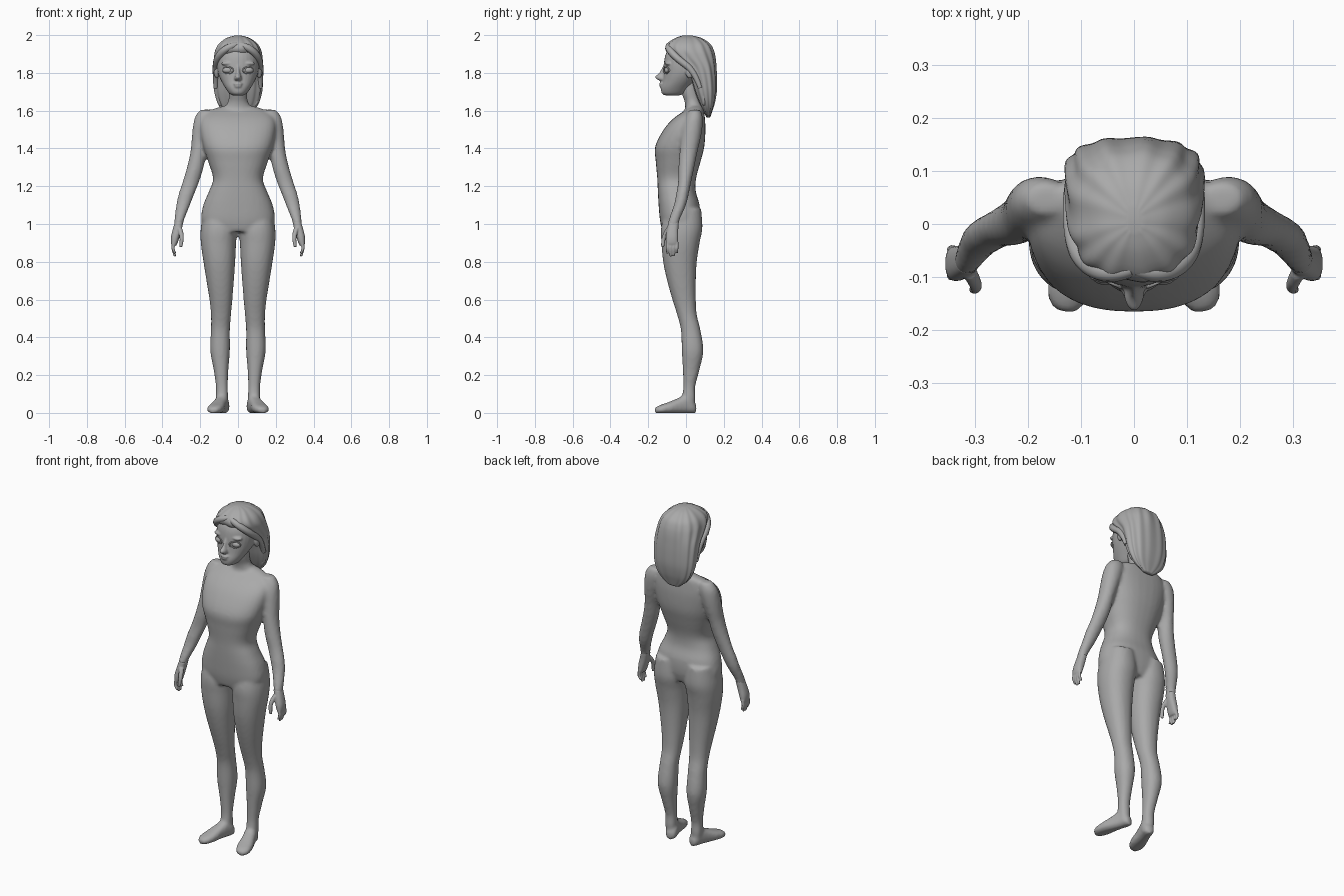
import bpy, bmesh, math
from mathutils import Matrix, Vector

if "Cube" in bpy.data.objects:
    bpy.data.objects.remove(bpy.data.objects["Cube"])

grey = bpy.data.materials.new("plain_grey")
grey.use_nodes = True
COLOUR = (0.4, 0.4, 0.4, 1)
grey.diffuse_color = COLOUR
grey.node_tree.nodes["Principled BSDF"].inputs["Base Color"].default_value = COLOUR


def spline(rows, steps=4):
    """Smoothly interpolate a list of section tuples."""
    pts = [Vector(r) for r in rows]
    out = []
    for i in range(len(pts) - 1):
        a, b, c, d = pts[max(i - 1, 0)], pts[i], pts[i + 1], pts[min(i + 2, len(pts) - 1)]
        for k in range(steps):
            t = k / steps
            out.append(0.5 * (2 * b + (c - a) * t + (2 * a - 5 * b + 4 * c - d) * t * t
                              + (3 * b - a - 3 * c + d) * t ** 3))
    return out + [pts[-1]]


def power(v, n):
    return math.copysign(abs(v) ** (2 / n), v)


def loft(bm, rows, n=2.0, sides=(1,), matrix=Matrix(), segs=32, ripple=0.0, waves=13):
    """Closed loft through sections (height, x min, x max, y min, y max)."""
    for side in sides:
        flip = Matrix.Diagonal((side, 1, 1, 1))
        rings = []
        for z, x0, x1, y0, y1 in spline(rows):
            ring = []
            for i in range(segs):
                t = math.tau * i / segs
                r = 1 + ripple * math.cos(waves * t)
                p = Vector(((x0 + x1) / 2 + (x1 - x0) / 2 * r * power(math.cos(t), n),
                            (y0 + y1) / 2 + (y1 - y0) / 2 * r * power(math.sin(t), n), z))
                ring.append(bm.verts.new(flip @ matrix @ p))
            rings.append(ring)
        for a, b in zip(rings, rings[1:]):
            for i in range(segs):
                j = (i + 1) % segs
                bm.faces.new((a[i], a[j], b[j], b[i]))
        bm.faces.new(rings[0])
        bm.faces.new(rings[-1])


def centred(rows):
    return [(z, -w, w, y0, y1) for z, w, y0, y1 in rows]


def ball(bm, centre, size):
    m = Matrix.Translation(centre) @ Matrix.Diagonal((*size, 1))
    bmesh.ops.create_uvsphere(bm, u_segments=24, v_segments=16, radius=1, matrix=m)


def finish(bm, name, voxel=0, smooth=3):
    """Turn the bmesh into a shaded object, optionally fused into one skin."""
    bmesh.ops.recalc_face_normals(bm, faces=bm.faces)
    for f in bm.faces:
        f.smooth = True
    mesh = bpy.data.meshes.new(name)
    bm.to_mesh(mesh)
    bm.free()
    mesh.materials.append(grey)
    ob = bpy.data.objects.new(name, mesh)
    bpy.context.collection.objects.link(ob)
    if voxel:
        mod = ob.modifiers.new("fuse", 'REMESH')
        mod.mode = 'VOXEL'
        mod.voxel_size = voxel
        mod.use_smooth_shade = True
        mod = ob.modifiers.new("soften", 'SMOOTH')
        mod.factor = 0.5
        mod.iterations = smooth
    return ob


BOTH = (1, -1)

# Body: torso, neck, legs, feet and arms fused into one skin
bm = bmesh.new()
loft(bm, centred([
    (1.625, .07, .02, .085), (1.605, .14, .0, .095), (1.56, .19, -.065, .1),
    (1.5, .2, -.118, .103), (1.41, .185, -.163, .097), (1.33, .158, -.16, .077),
    (1.24, .132, -.152, .053), (1.17, .155, -.149, .052), (1.1, .184, -.145, .072),
    (1.02, .195, -.138, .072), (.96, .16, -.125, .055)]), n=2.4)
loft(bm, centred([
    (1.78, .05, -.03, .07), (1.7, .05, -.025, .07), (1.65, .052, -.008, .078),
    (1.61, .075, -.005, .088), (1.57, .1, -.02, .09)]))
loft(bm, [
    (1.08, .02, .18, -.11, .08), (.98, .004, .197, -.132, .087), (.9, .01, .197, -.13, .072),
    (.8, .015, .183, -.121, .057), (.7, .022, .167, -.1, .052), (.6, .03, .151, -.072, .052),
    (.52, .037, .143, -.047, .057), (.44, .043, .143, -.027, .076), (.33, .043, .147, -.022, .092),
    (.23, .051, .129, -.017, .072), (.14, .054, .117, -.014, .049), (.08, .053, .117, -.02, .05),
    (.03, .06, .11, -.01, .045)], n=2.2, sides=BOTH)
turn = (Matrix.Translation((.085, 0, 0)) @ Matrix.Rotation(math.radians(17), 4, 'Z')
        @ Matrix.Rotation(math.radians(90), 4, 'X'))
loft(bm, [
    (-.055, -.018, .018, .0, .04), (-.035, -.032, .032, -.002, .07), (0, -.034, .034, -.002, .095),
    (.05, -.036, .038, -.002, .075), (.1, -.043, .043, -.002, .055), (.145, -.038, .038, -.002, .04),
    (.172, -.02, .02, .0, .026)], n=2.6, sides=BOTH, matrix=turn)
loft(bm, [
    (1.605, .13, .2, .02, .075), (1.57, .12, .226, 0, .088), (1.52, .13, .238, -.017, .088),
    (1.45, .15, .245, -.027, .077), (1.38, .168, .252, -.034, .06), (1.3, .182, .27, -.04, .044),
    (1.22, .207, .294, -.042, .027), (1.16, .231, .314, -.052, .015), (1.1, .254, .327, -.064, 0),
    (1.02, .286, .337, -.092, -.034), (.98, .295, .34, -.096, -.042)], sides=BOTH)
finish(bm, "body", voxel=.01, smooth=4)

# Hands: palm, four fingers and thumb
bm = bmesh.new()
loft(bm, [
    (1.01, .29, .334, -.093, -.038), (.97, .298, .346, -.101, -.041), (.93, .31, .355, -.107, -.041),
    (.9, .32, .355, -.107, -.042), (.885, .328, .35, -.104, -.045)], n=2.4, sides=BOTH)


def digit(path, radii):
    loft(bm, [(z, x - r, x + r, y - r, y + r) for (x, y, z), r in zip(path, radii)],
         sides=BOTH, segs=12)


for j, tip in enumerate((.842, .828, .83, .845)):
    y = -.098 + .0165 * j
    digit([(.341, y, .905), (.344, y, .87), (.335, y, tip + .006), (.333, y, tip)],
          (.009, .0085, .007, .004))
digit([(.31, -.09, .98), (.301, -.108, .95), (.298, -.119, .92), (.302, -.123, .885),
       (.303, -.123, .878)], (.014, .013, .011, .009, .005))
finish(bm, "hands", voxel=.004, smooth=2)

# Head: skull, jaw, nose, lips and ears fused
bm = bmesh.new()
loft(bm, centred([
    (1.68, .025, -.105, -.04), (1.69, .045, -.127, -.01), (1.72, .067, -.132, .02),
    (1.76, .09, -.123, .06), (1.8, .106, -.119, .1), (1.85, .113, -.117, .12),
    (1.9, .108, -.107, .125), (1.95, .08, -.075, .1), (1.975, .04, -.04, .06)]), n=2.1)
loft(bm, centred([
    (1.84, .009, -.12, -.09), (1.8, .012, -.142, -.09), (1.78, .018, -.164, -.09),
    (1.765, .02, -.153, -.09), (1.755, .012, -.13, -.09)]), segs=16)
ball(bm, (0, -.128, 1.741), (.024, .014, .008))
ball(bm, (0, -.126, 1.729), (.021, .015, .009))
for s in BOTH:
    ball(bm, (s * .113, .02, 1.808), (.014, .023, .038))
    ball(bm, (s * .05, -.092, 1.85), (.04, .02, .012))
finish(bm, "head", voxel=.005)

# Eyes with raised lids
bm = bmesh.new()
for s in BOTH:
    ball(bm, (s * .053, -.094, 1.814), (.029, .021, .018))
finish(bm, "eyes")
for s, label in ((1, "left"), (-1, "right")):
    bpy.ops.mesh.primitive_torus_add(major_radius=.028, minor_radius=.004,
                                     major_segments=32, minor_segments=8)
    lid = bpy.context.object
    lid.name = label + "_eyelids"
    lid.matrix_world = (Matrix.Translation((s * .053, -.106, 1.814))
                        @ Matrix.Rotation(s * math.radians(24), 4, 'Z')
                        @ Matrix.Rotation(math.radians(90), 4, 'X')
                        @ Matrix.Diagonal((1.05, .65, 1, 1)))
    lid.data.materials.append(grey)
    bpy.ops.object.shade_smooth()

# Hair: rippled cap falling behind the ears to a pointed end
bm = bmesh.new()
loft(bm, centred([
    (1.998, .015, -.015, .03), (1.985, .06, -.055, .08), (1.955, .1, -.098, .125),
    (1.92, .12, -.106, .145), (1.88, .127, -.07, .155), (1.83, .13, -.01, .16),
    (1.77, .13, .022, .163), (1.7, .125, .045, .162), (1.64, .108, .07, .152),
    (1.6, .08, .09, .14), (1.565, .035, .108, .128)]), n=2.4, segs=104, ripple=.025)
finish(bm, "hair")


def lock(name, points, radii):
    """Tapered strand of hair along a path."""
    curve = bpy.data.curves.new(name, 'CURVE')
    curve.dimensions = '3D'
    curve.bevel_depth = 1
    curve.bevel_resolution = 3
    curve.use_fill_caps = True
    sp = curve.splines.new('NURBS')
    sp.points.add(len(points) - 1)
    for p, co, r in zip(sp.points, points, radii):
        p.co = (*co, 1)
        p.radius = r
    sp.use_endpoint_u = True
    sp.order_u = 4
    curve.materials.append(grey)
    ob = bpy.data.objects.new(name, curve)
    bpy.context.collection.objects.link(ob)
    bpy.ops.object.select_all(action='DESELECT')
    ob.select_set(True)
    bpy.context.view_layer.objects.active = ob
    bpy.ops.object.convert(target='MESH')
    bpy.ops.object.shade_smooth()


# Swept locks framing the forehead and hanging tips behind
for s, label in ((1, "left"), (-1, "right")):
    lock(label + "_front_lock",
         [(s * .005, -.085, 1.95), (s * .05, -.1, 1.94), (s * .1, -.072, 1.9),
          (s * .117, -.02, 1.855), (s * .118, .045, 1.81), (s * .118, .075, 1.72)],
         (.014, .02, .02, .018, .018, .012))
    for k, (x, end) in enumerate(((.025, 1.565), (.065, 1.6), (.1, 1.625))):
        lock(label + "_back_lock_%d" % (k + 1),
             [(s * x, .14 - x * .5, 1.8), (s * x * 1.05, .145 - x * .5, 1.7),
              (s * x, .137 - x * .4, 1.64), (s * x * .9, .125 - x * .3, end)],
             (.012, .02, .017, .003))
